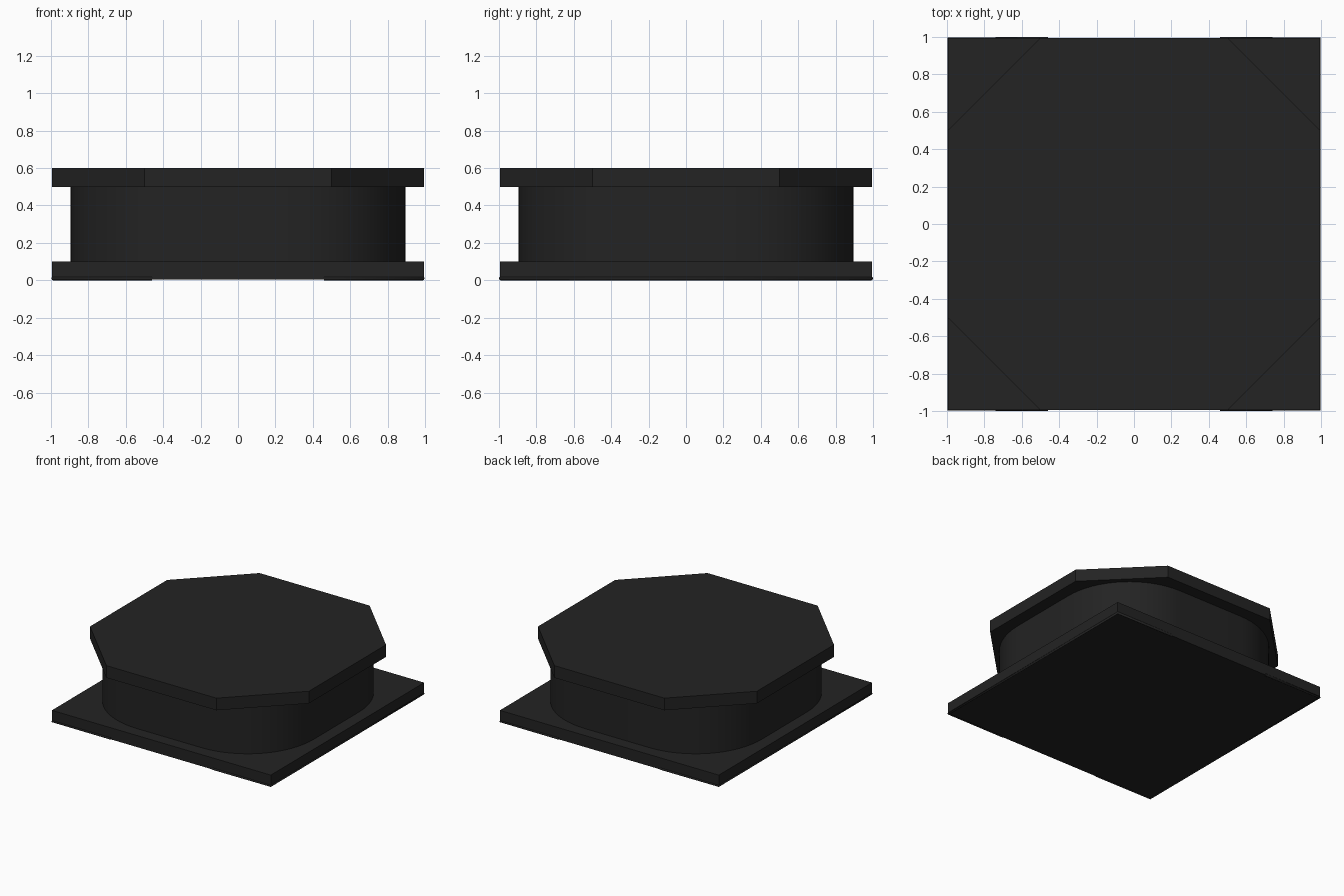
import bpy, bmesh, math

cube = bpy.data.objects.get("Cube")
if cube:
    bpy.data.objects.remove(cube, do_unlink=True)

# Single dark material
mat = bpy.data.materials.new("charcoal black")
mat.use_nodes = True
COLOR = (0.0168, 0.0168, 0.0168, 1)
mat.diffuse_color = COLOR
mat.node_tree.nodes["Principled BSDF"].inputs["Base Color"].default_value = COLOR


def slab(name, outline, z0, z1, smooth=False):
    """Extrude a flat outline between two heights."""
    bm = bmesh.new()
    face = bm.faces.new([bm.verts.new((x, y, z0)) for x, y in outline])
    top = bmesh.ops.extrude_face_region(bm, geom=[face])
    verts = [v for v in top["geom"] if isinstance(v, bmesh.types.BMVert)]
    bmesh.ops.translate(bm, verts=verts, vec=(0, 0, z1 - z0))
    bmesh.ops.recalc_face_normals(bm, faces=bm.faces)
    mesh = bpy.data.meshes.new(name)
    bm.to_mesh(mesh)
    bm.free()
    mesh.materials.append(mat)
    obj = bpy.data.objects.new(name, mesh)
    bpy.context.collection.objects.link(obj)
    if smooth:
        bpy.ops.object.select_all(action="DESELECT")
        obj.select_set(True)
        bpy.context.view_layer.objects.active = obj
        bpy.ops.object.shade_smooth_by_angle(angle=math.radians(30))
    return obj


def corner_outline(half, radius, steps):
    """Square outline with its corners rounded, or cut when steps is 1."""
    pts = []
    for q in range(4):
        a0 = q * math.pi / 2
        mid = a0 + math.pi / 4
        cx = math.copysign(half - radius, math.cos(mid))
        cy = math.copysign(half - radius, math.sin(mid))
        for i in range(steps + 1):
            a = a0 + math.pi / 2 * i / steps
            pts.append((cx + radius * math.cos(a), cy + radius * math.sin(a)))
    return pts


# Square base plate, rounded drum and eight-sided lid
B = 0.995
slab("base_plate", [(-B, -B), (B, -B), (B, B), (-B, B)], 0.005, 0.1)
slab("rounded_body", corner_outline(0.895, 0.6, 16), 0.1, 0.5, smooth=True)
slab("octagonal_lid", corner_outline(0.995, 0.495, 1), 0.5, 0.6)

# Thin trim rods around the lower edge, open at front and back
for side, s in (("left", 1), ("right", -1)):
    curve = bpy.data.curves.new(side + "_edge_trim", "CURVE")
    curve.dimensions = "3D"
    curve.bevel_depth = 0.01
    curve.bevel_resolution = 2
    curve.use_fill_caps = True
    spline = curve.splines.new("POLY")
    path = [(0.46, -0.99), (0.99, -0.99), (0.99, 0.99), (0.46, 0.99)]
    spline.points.add(len(path) - 1)
    for p, (x, y) in zip(spline.points, path):
        p.co = (s * x, y, 0.01, 1)
    curve.materials.append(mat)
    bpy.context.collection.objects.link(bpy.data.objects.new(side + "_edge_trim", curve))
